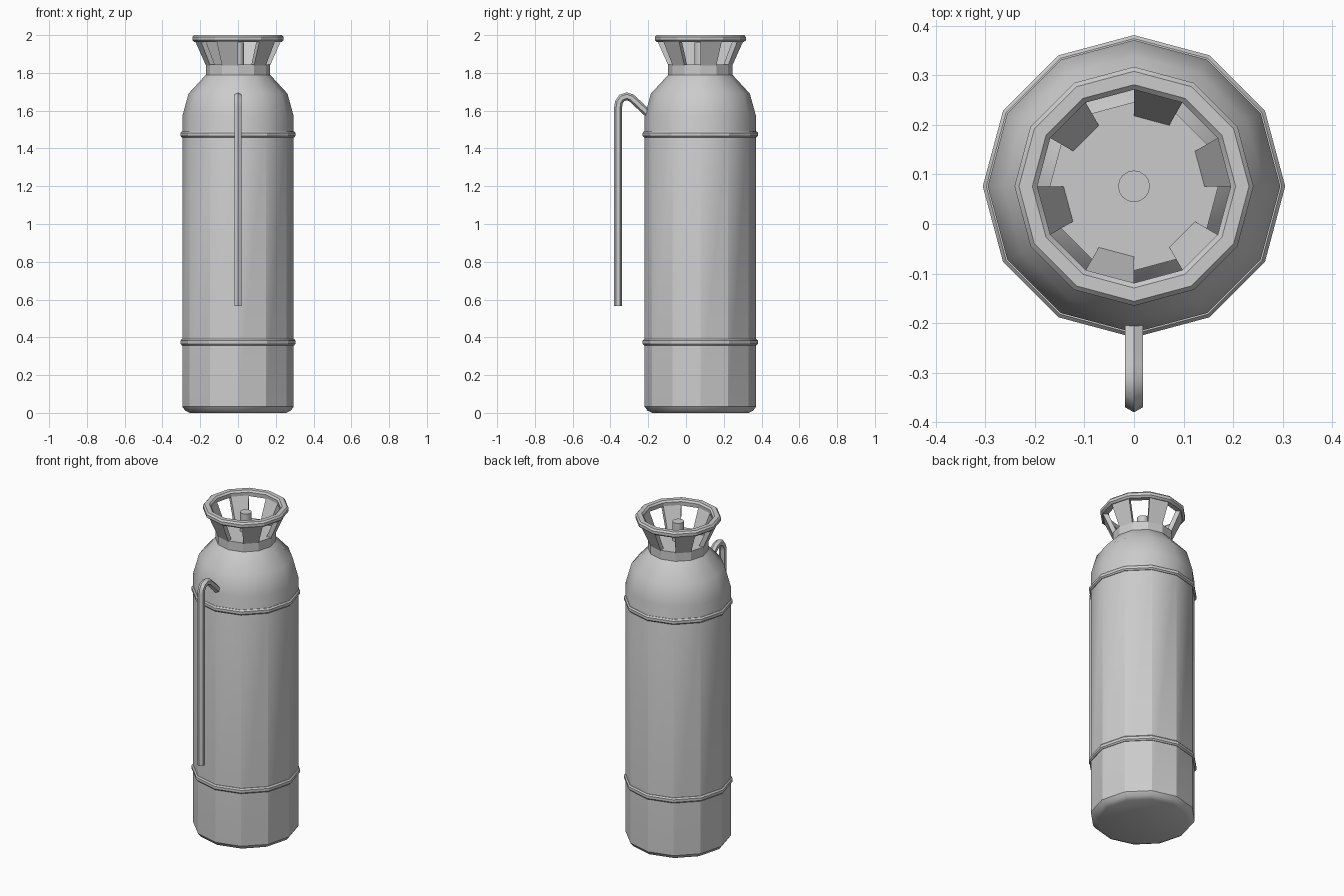
import bpy, bmesh, math
from mathutils import Vector

if "Cube" in bpy.data.objects:
    bpy.data.objects.remove(bpy.data.objects["Cube"])

YC = 0.076      # tank axis
SIDES = 12


def finish(name, bm, angle=29):
    bmesh.ops.recalc_face_normals(bm, faces=bm.faces)
    me = bpy.data.meshes.new(name)
    bm.to_mesh(me)
    bm.free()
    ob = bpy.data.objects.new(name, me)
    bpy.context.collection.objects.link(ob)
    bpy.ops.object.select_all(action='DESELECT')
    ob.select_set(True)
    bpy.context.view_layer.objects.active = ob
    bpy.ops.object.shade_smooth_by_angle(angle=math.radians(angle))
    return ob


def polar(r, z, k, n=SIDES):
    a = 2 * math.pi * k / n
    return (r * math.cos(a), YC + r * math.sin(a), z)


def lathe(name, profile, closed=False, n=SIDES):
    """Revolve (radius, height) points; open profiles get end caps."""
    bm = bmesh.new()
    rings = [[bm.verts.new(polar(r, z, k, n)) for k in range(n)] for r, z in profile]
    pairs = list(zip(rings, rings[1:]))
    if closed:
        pairs.append((rings[-1], rings[0]))
    else:
        bm.faces.new(rings[0])
        bm.faces.new(rings[-1])
    for a, b in pairs:
        for k in range(n):
            m = (k + 1) % n
            bm.faces.new((a[k], a[m], b[m], b[k]))
    return finish(name, bm)


# Tank with chamfered foot, rounded shoulder and neck
lathe("tank", [(0.255, 0), (0.28, 0.012), (0.295, 0.033), (0.295, 1.57),
               (0.262, 1.69), (0.17, 1.79), (0.17, 1.845)])

# Raised bands
for name, z in (("lower_band", 0.374), ("upper_band", 1.475)):
    lathe(name, [(0.28, z - 0.016), (0.298, z - 0.016), (0.305, z - 0.008),
                 (0.305, z + 0.008), (0.298, z + 0.016), (0.28, z + 0.016)], closed=True)

# Collar rim
lathe("collar_rim", [(0.197, 1.965), (0.23, 1.963), (0.241, 1.973), (0.241, 1.99),
                     (0.232, 2.0), (0.205, 2.0), (0.195, 1.99)], closed=True)

# Six sloping collar struts, one on every other side
bm = bmesh.new()
for k in range(0, SIDES, 2):
    loops = [[bm.verts.new(polar(r, z, j)) for r, z in
              ((0.14, 1.84), (0.17, 1.84), (0.228, 1.97), (0.197, 1.97))]
             for j in (k, k + 1)]
    bm.faces.new(loops[0])
    bm.faces.new(loops[1])
    for i in range(4):
        j = (i + 1) % 4
        bm.faces.new((loops[0][i], loops[0][j], loops[1][j], loops[1][i]))
finish("collar_struts", bm)

# Valve stem
lathe("valve_stem", [(0.032, 1.83), (0.032, 1.96)], n=16)

# Hose: hexagonal tube swept along a hooked path in the y-z plane
path = [Vector((0, y, z)) for y, z in (
    (-0.359, 0.565), (-0.359, 1.62), (-0.355, 1.645), (-0.34, 1.667),
    (-0.315, 1.676), (-0.29, 1.668), (-0.27, 1.65), (-0.195, 1.58))]
bm = bmesh.new()
rings = []
for i, p in enumerate(path):
    d0 = (p - path[max(i - 1, 0)]).normalized()
    d1 = (path[min(i + 1, len(path) - 1)] - p).normalized()
    t = (d0 + d1).normalized()
    side = Vector((1, 0, 0))
    out = side.cross(t)
    rings.append([bm.verts.new(p + 0.021 * (out * math.cos(a) + side * math.sin(a)))
                  for a in (math.pi * k / 3 for k in range(6))])
bm.faces.new(rings[0])
bm.faces.new(rings[-1])
for a, b in zip(rings, rings[1:]):
    for k in range(6):
        m = (k + 1) % 6
        bm.faces.new((a[k], a[m], b[m], b[k]))
finish("hose", bm, 40)
